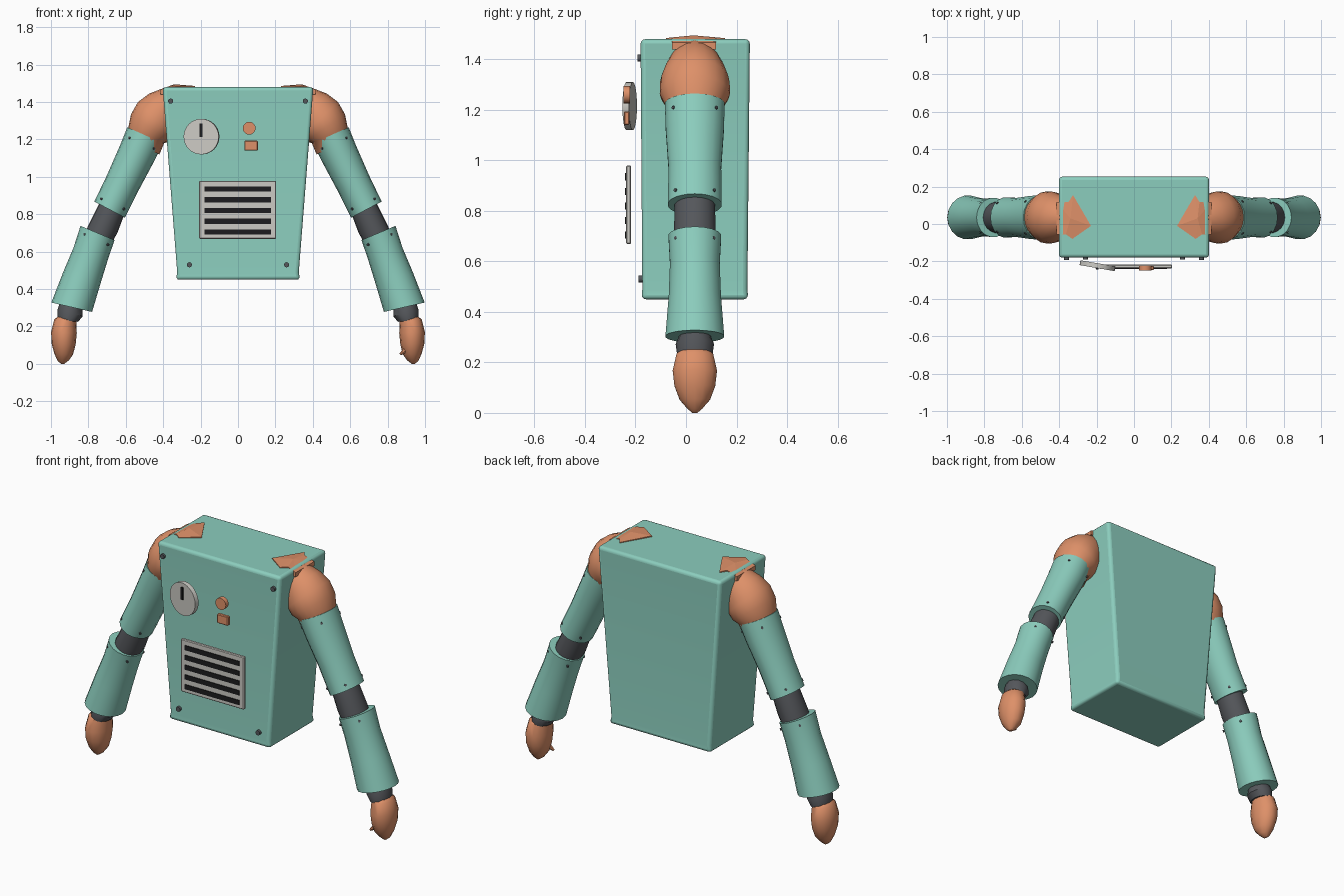
import bpy
import bmesh
from math import cos, sin, pi, radians
from mathutils import Vector, Matrix

if "Cube" in bpy.data.objects:
    bpy.data.objects.remove(bpy.data.objects["Cube"], do_unlink=True)


def material(name, r, g, b):
    m = bpy.data.materials.new(name)
    m.use_nodes = True
    m.diffuse_color = (r, g, b, 1)
    bsdf = next(n for n in m.node_tree.nodes if n.type == "BSDF_PRINCIPLED")
    bsdf.inputs["Base Color"].default_value = (r, g, b, 1)
    bsdf.inputs["Roughness"].default_value = 0.6
    return m


teal = material("teal_shell", 0.26, 0.61, 0.51)
copper = material("copper", 0.73, 0.28, 0.14)
rubber = material("dark_rubber", 0.09, 0.095, 0.105)
plate = material("pale_metal", 0.60, 0.59, 0.55)
black = material("black", 0.012, 0.012, 0.013)

ARM_Y = 0.035


def finish(name, bm, mat, smooth=True):
    bmesh.ops.recalc_face_normals(bm, faces=bm.faces)
    me = bpy.data.meshes.new(name)
    bm.to_mesh(me)
    bm.free()
    me.materials.append(mat)
    ob = bpy.data.objects.new(name, me)
    bpy.context.collection.objects.link(ob)
    if smooth:
        bpy.ops.object.select_all(action="DESELECT")
        ob.select_set(True)
        bpy.context.view_layer.objects.active = ob
        bpy.ops.object.shade_smooth_by_angle(angle=radians(38))
    return ob


def skin(name, rings, mat, smooth=True):
    """Bridge rings of points and cap both ends."""
    bm = bmesh.new()
    rows = [[bm.verts.new(p) for p in ring] for ring in rings]
    n = len(rows[0])
    for a, b in zip(rows, rows[1:]):
        for i in range(n):
            j = (i + 1) % n
            bm.faces.new((a[i], a[j], b[j], b[i]))
    bm.faces.new(rows[0])
    bm.faces.new(rows[-1])
    return finish(name, bm, mat, smooth)


def limb(name, side, sections, mat, sides=18):
    """Oval sections: outer x, outer z, inner x, inner z, half depth."""
    rings = []
    for xo, zo, xi, zi, hy in sections:
        mid = Vector(((xo + xi) / 2, ARM_Y, (zo + zi) / 2))
        half = Vector(((xo - xi) / 2, 0, (zo - zi) / 2))
        ring = []
        for i in range(sides):
            t = 2 * pi * i / sides
            p = mid + half * cos(t) + Vector((0, hy * sin(t), 0))
            ring.append((p.x * side, p.y, p.z))
        rings.append(ring)
    return skin(name, rings, mat)


def box(name, center, size, mat, turn=0, bevel=0):
    bm = bmesh.new()
    bmesh.ops.create_cube(bm, size=1)
    bmesh.ops.scale(bm, vec=size, verts=bm.verts)
    if bevel:
        bmesh.ops.bevel(bm, geom=bm.edges[:], offset=bevel, segments=1, affect="EDGES")
    bmesh.ops.transform(bm, verts=bm.verts,
                        matrix=Matrix.Translation(center) @ Matrix.Rotation(turn, 4, "Z"))
    return finish(name, bm, mat, False)


def disc(name, center, radius, depth, mat, turn=0, sides=28, direction=None):
    bm = bmesh.new()
    bmesh.ops.create_cone(bm, cap_ends=True, segments=sides,
                          radius1=radius, radius2=radius, depth=depth)
    if direction:
        rot = Vector(direction).to_track_quat("Z", "Y").to_matrix().to_4x4()
    else:
        rot = Matrix.Rotation(turn, 4, "Z") @ Matrix.Rotation(pi / 2, 4, "X")
    bmesh.ops.transform(bm, verts=bm.verts, matrix=Matrix.Translation(center) @ rot)
    return finish(name, bm, mat)


# Tapered body with a slightly flared foot and rounded edges
rings = []
for z, hx, front, back in [(0.45, 0.332, -0.177, 0.247), (0.49, 0.325, -0.173, 0.243),
                           (1.48, 0.403, -0.18, 0.253)]:
    rings.append([(-hx, front, z), (hx, front, z), (hx, back, z), (-hx, back, z)])
body = skin("body", rings, teal)
bev = body.modifiers.new("rounded_edges", "BEVEL")
bev.width = 0.018
bev.segments = 3
bev.limit_method = "ANGLE"
bev.angle_limit = radians(40)

# Corner bolts on the front
for side, word in ((1, "left"), (-1, "right")):
    disc(word + "_top_bolt", (0.36 * side, -0.183, 1.405), 0.014, 0.02, rubber, sides=10)
    disc(word + "_bottom_bolt", (0.26 * side, -0.179, 0.53), 0.014, 0.02, rubber, sides=10)

# Dial, tilted a little, with its needle
TILT = -0.17
disc("dial", (-0.195, -0.223, 1.215), 0.095, 0.026, plate, TILT, sides=32)
box("dial_needle", (-0.197, -0.239, 1.25), (0.015, 0.008, 0.072), black, TILT)

# Round and square buttons
disc("round_button", (0.06, -0.235, 1.26), 0.034, 0.026, copper, sides=20)
box("square_button", (0.07, -0.235, 1.167), (0.072, 0.022, 0.054), copper, bevel=0.004)

# Vent plate with five slots
box("vent_plate", (-0.002, -0.227, 0.824), (0.412, 0.02, 0.31), plate, bevel=0.004)
for i in range(5):
    box(f"vent_slot_{i + 1}", (-0.002, -0.238, 0.935 - 0.0575 * i),
        (0.355, 0.006, 0.028), black)

SHOULDER = [(0.60, 1.20, 0.42, 1.12, 0.10), (0.585, 1.27, 0.395, 1.18, 0.12),
            (0.572, 1.335, 0.365, 1.19, 0.139), (0.535, 1.40, 0.34, 1.22, 0.138),
            (0.475, 1.445, 0.32, 1.26, 0.12), (0.40, 1.474, 0.29, 1.30, 0.10),
            (0.34, 1.483, 0.27, 1.34, 0.07)]
UPPER_SLEEVE = [(0.592, 1.265, 0.40, 1.18, 0.12), (0.63, 1.17, 0.45, 1.08, 0.117),
                (0.70, 1.01, 0.53, 0.93, 0.106), (0.768, 0.868, 0.605, 0.782, 0.108)]
ELBOW = [(0.73, 0.88, 0.60, 0.82, 0.08), (0.805, 0.73, 0.645, 0.70, 0.084),
         (0.82, 0.67, 0.69, 0.62, 0.08)]
FOREARM = [(0.842, 0.738, 0.66, 0.662, 0.106), (0.88, 0.62, 0.695, 0.56, 0.10),
           (0.935, 0.49, 0.735, 0.43, 0.105), (0.998, 0.328, 0.78, 0.278, 0.118)]
WRIST = [(0.945, 0.35, 0.835, 0.32, 0.05), (0.965, 0.29, 0.83, 0.255, 0.076),
         (0.965, 0.235, 0.855, 0.225, 0.07)]
HAND = [(0.965, 0.252, 0.885, 0.245, 0.055), (0.982, 0.238, 0.865, 0.232, 0.074),
        (0.999, 0.17, 0.862, 0.165, 0.09), (0.997, 0.11, 0.868, 0.105, 0.083),
        (0.982, 0.055, 0.882, 0.05, 0.062), (0.964, 0.015, 0.905, 0.018, 0.03),
        (0.945, 0.0, 0.93, 0.0, 0.01)]
# Arrow-shaped shoulder cap that shows through the top of the body
CAP = [(0.23, -0.01, 1.486), (0.326, 0.155, 1.484), (0.35, 0.118, 1.487),
       (0.415, 0.118, 1.466), (0.415, -0.055, 1.466), (0.364, -0.055, 1.487),
       (0.33, -0.08, 1.484)]
# Small rivets: point on the arm axis, radius across, half depth
RIVETS = [(0.515, 1.18, 0.10, 0.118), (0.67, 0.855, 0.093, 0.106), (0.757, 0.665, 0.096, 0.104)]

for side, word in ((1, "left"), (-1, "right")):
    limb(word + "_shoulder", side, SHOULDER, copper, 20)
    limb(word + "_upper_sleeve", side, UPPER_SLEEVE, teal)
    limb(word + "_elbow", side, ELBOW, rubber)
    limb(word + "_forearm", side, FOREARM, teal)
    limb(word + "_wrist", side, WRIST, rubber, 12)
    limb(word + "_hand", side, HAND, copper, 14)

    bm = bmesh.new()
    peak = bm.verts.new((0.34 * side, 0.03, 1.495))
    top = [bm.verts.new((x * side, y, z)) for x, y, z in CAP]
    low = [bm.verts.new((x * side, y, 1.44)) for x, y, z in CAP]
    for i in range(len(CAP)):
        j = (i + 1) % len(CAP)
        bm.faces.new((peak, top[i], top[j]))
        bm.faces.new((top[i], low[i], low[j], top[j]))
    bm.faces.new(low)
    finish(word + "_shoulder_cap", bm, copper, False)

    for k, (x, z, r, hy) in enumerate(RIVETS):
        for a in (45, 135, 225, 315):
            c, s = cos(radians(a)), sin(radians(a))
            spot = ((x + 0.9 * r * c) * side, ARM_Y + hy * s, z + 0.4 * r * c)
            disc(f"{word}_rivet_{k + 1}_{a}", spot, 0.007, 0.012, rubber,
                 sides=8, direction=(c * side, s, 0.4 * c))

# Curled thumb tip on the left hand
bm = bmesh.new()
bmesh.ops.create_cone(bm, cap_ends=True, segments=8, radius1=0.022, radius2=0.006, depth=0.06)
aim = Vector((-0.6, -0.2, -0.5)).to_track_quat("Z", "Y").to_matrix().to_4x4()
bmesh.ops.transform(bm, verts=bm.verts, matrix=Matrix.Translation((0.89, 0.0, 0.07)) @ aim)
finish("left_thumb", bm, copper)
